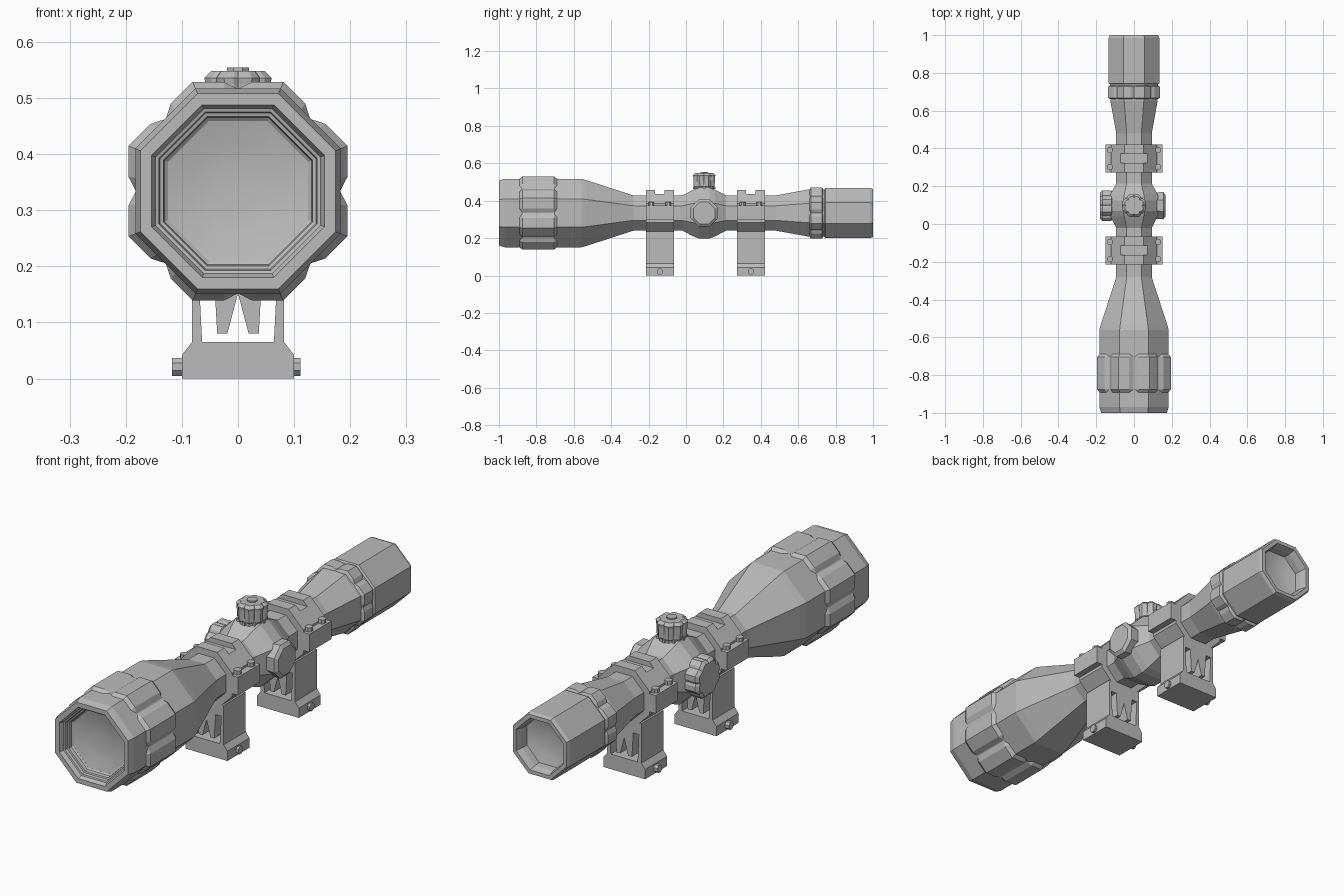
import bpy, bmesh, math
from mathutils import Matrix, Vector

if "Cube" in bpy.data.objects:
    bpy.data.objects.remove(bpy.data.objects["Cube"], do_unlink=True)

grey = bpy.data.materials.new("matte_grey")
grey.use_nodes = True
grey.diffuse_color = (0.5, 0.5, 0.5, 1)
grey.node_tree.nodes["Principled BSDF"].inputs["Base Color"].default_value = (0.5, 0.5, 0.5, 1)

AXIS_Z = 0.334      # height of the optical axis
TURRET_Y = 0.097    # centre of the adjustment turrets
TAN = math.tan(math.pi / 8)


def finish(name, bm):
    bmesh.ops.recalc_face_normals(bm, faces=bm.faces)
    mesh = bpy.data.meshes.new(name)
    bm.to_mesh(mesh)
    bm.free()
    mesh.materials.append(grey)
    obj = bpy.data.objects.new(name, mesh)
    bpy.context.collection.objects.link(obj)
    return obj


def section(apothem, groove):
    """Octagon with flat top; groove notches the middle of each side."""
    side = [(apothem * TAN, apothem)]
    if groove:
        w = apothem * 0.13
        side = [(-w, apothem), (0, apothem - groove), (w, apothem)] + side
    points = []
    for i in range(8):
        turn = Matrix.Rotation(-i * math.pi / 4, 2)
        points += [turn @ Vector(p) for p in side]
    return points


def lathe(name, axis, profile, origin=(0, 0, AXIS_Z), groove=0):
    """Octagonal loft through (position, apothem) pairs along an axis."""
    bm = bmesh.new()
    loops = []
    for h, a in profile:
        loop = []
        for u, v in section(a, groove):
            co = {"X": (h, u, v), "Y": (u, h, v), "Z": (u, v, h)}[axis]
            loop.append(bm.verts.new(Vector(co) + Vector(origin)))
        loops.append(loop)
    n = len(loops[0])
    for a, b in zip(loops, loops[1:]):
        for i in range(n):
            j = (i + 1) % n
            bm.faces.new((a[i], a[j], b[j], b[i]))
    bm.faces.new(loops[0])
    bm.faces.new(loops[-1])
    return finish(name, bm)


def box(name, centre, size):
    bm = bmesh.new()
    bmesh.ops.create_cube(bm, size=1)
    bmesh.ops.scale(bm, vec=size, verts=bm.verts)
    bmesh.ops.translate(bm, vec=centre, verts=bm.verts)
    return finish(name, bm)


def mirrored_extrusion(name, half, y, depth):
    """Extrude a half profile (x, z) along y and mirror it across x = 0."""
    bm = bmesh.new()
    face = bm.faces.new([bm.verts.new((x, y - depth / 2, z)) for x, z in half])
    out = bmesh.ops.extrude_face_region(bm, geom=[face])
    moved = [g for g in out["geom"] if isinstance(g, bmesh.types.BMVert)]
    bmesh.ops.translate(bm, vec=(0, depth, 0), verts=moved)
    seam = [f for f in bm.faces if all(abs(v.co.x) < 1e-5 for v in f.verts)]
    bmesh.ops.delete(bm, geom=seam, context="FACES")
    bmesh.ops.mirror(bm, geom=bm.verts[:] + bm.edges[:] + bm.faces[:],
                     axis="X", merge_dist=1e-4)
    return finish(name, bm)


# Main tube: stepped front recess, bell, tube, saddle, flare and eyepiece
lathe("scope_body", "Y", [
    (-0.90, 0.125), (-0.945, 0.125), (-0.95, 0.131), (-0.965, 0.133),
    (-0.967, 0.139), (-0.98, 0.141), (-0.982, 0.147), (-1.0, 0.154),
    (-1.0, 0.174), (-0.97, 0.183), (-0.56, 0.183), (-0.53, 0.175),
    (-0.3, 0.1), (-0.28, 0.094), (-0.02, 0.094), (0.04, 0.125),
    (0.07, 0.136), (0.125, 0.136), (0.155, 0.125), (0.215, 0.094),
    (0.48, 0.094), (0.65, 0.125), (0.74, 0.126), (0.745, 0.134),
    (0.985, 0.134), (1.0, 0.128), (1.0, 0.112), (0.97, 0.104),
    (0.93, 0.102), (0.90, 0.102)])

# Concave lenses
for name, rim, sign, a in (("front_lens", 0.945, -1, 0.126), ("rear_lens", 0.94, 1, 0.103)):
    lens = lathe(name, "Y", [(sign * (rim - 0.05), a), (sign * rim, a),
                             (sign * (rim - 0.012), a * 0.65),
                             (sign * (rim - 0.017), a * 0.3)])
    bpy.ops.object.select_all(action="DESELECT")
    lens.select_set(True)
    bpy.context.view_layer.objects.active = lens
    bpy.ops.object.shade_smooth_by_angle(angle=math.radians(35))

# Grooved grip and focus rings
lathe("front_grip", "Y", [(-0.895, 0.18), (-0.875, 0.195), (-0.705, 0.195), (-0.685, 0.18)],
      groove=0.013)
lathe("focus_ring", "Y", [(0.66, 0.124), (0.668, 0.137), (0.727, 0.137), (0.735, 0.124)],
      groove=0.008)

# Top turret with nubs around its foot
top = (0, TURRET_Y, 0)
lathe("top_turret_neck", "Z", [(0.44, 0.062), (0.462, 0.052), (0.52, 0.052)], top)
lathe("top_turret_cap", "Z", [(0.47, 0.05), (0.476, 0.056), (0.525, 0.058),
                              (0.536, 0.06), (0.548, 0.048)], top, groove=0.005)
lathe("top_turret_screw", "Z", [(0.54, 0.02), (0.554, 0.02)], top)
for i in range(8):
    angle = i * math.pi / 4
    box("turret_nub", (0.054 * math.cos(angle), TURRET_Y + 0.054 * math.sin(angle), 0.468),
        (0.012, 0.012, 0.012))

# Side turrets
side = (0, TURRET_Y, AXIS_Z)
lathe("left_turret", "X", [(0.09, 0.055), (0.112, 0.055), (0.114, 0.07), (0.155, 0.072),
                           (0.166, 0.058)], side)
lathe("right_turret_neck", "X", [(-0.09, 0.06), (-0.13, 0.06)], side)
lathe("right_turret", "X", [(-0.113, 0.07), (-0.12, 0.08), (-0.168, 0.08),
                            (-0.18, 0.068)], side, groove=0.005)

# Slot cutter for the ring tops
MOUNTS = (-0.14, 0.347)
WIDTH = 0.15
MOUNT_HALF = [(0, 0), (0.1, 0), (0.1, 0.042), (0.082, 0.065), (0.082, 0.235), (0, 0.235),
              (0, 0.152), (0.019, 0.08), (0.037, 0.08), (0.043, 0.185), (0.07, 0.185),
              (0.064, 0.065), (0, 0.065)]
for y in MOUNTS:
    # Clamp ring with a slot across its top
    ring = lathe("mount_ring", "Y", [(y - WIDTH / 2, 0.122), (y + WIDTH / 2, 0.122)])
    cutter = box("slot_cutter", (0, y, 0.485), (0.3, 0.05, 0.1))
    cutter.hide_render = True
    cutter.hide_viewport = True
    cut = ring.modifiers.new("slot", "BOOLEAN")
    cut.operation = "DIFFERENCE"
    cut.solver = "EXACT"
    cut.object = cutter

    # Open frame with hanging prongs and a rail foot
    mirrored_extrusion("mount_frame", MOUNT_HALF, y, WIDTH)

    # Clamp ears and their screws
    for s in (-1, 1):
        box("clamp_ear", (s * 0.125, y, 0.336), (0.052, WIDTH, 0.078))
        for dy in (-0.045, 0.045):
            lathe("clamp_screw", "Z", [(0.37, 0.015), (0.392, 0.015)], (s * 0.128, y + dy, 0))

    # Cross bolt through the foot
    lathe("cross_bolt", "X", [(-0.118, 0.016), (0.111, 0.016)], (0, y, 0.021))
